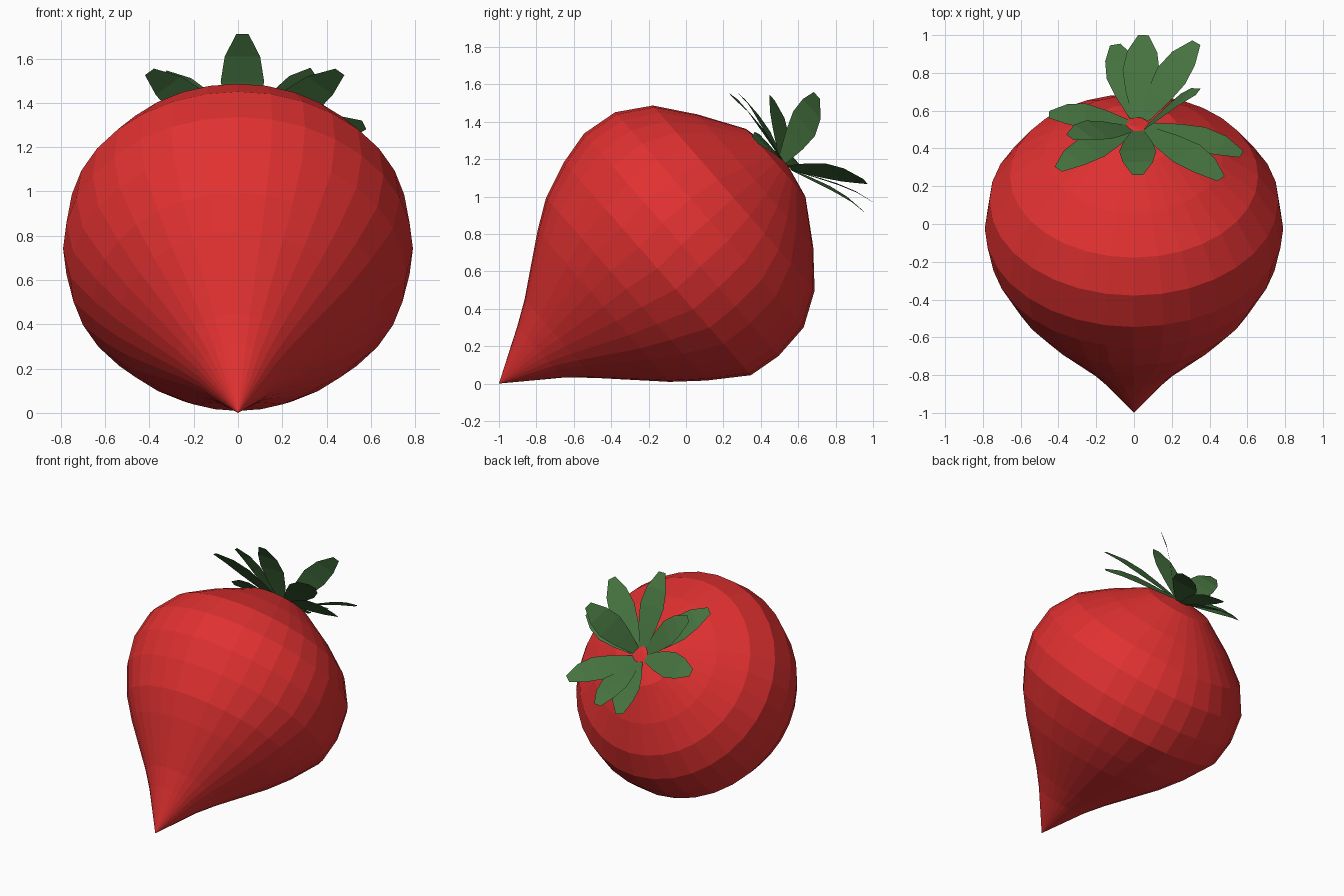
import bpy, bmesh, math
from mathutils import Vector

if "Cube" in bpy.data.objects:
    bpy.data.objects.remove(bpy.data.objects["Cube"])

def material(name, rgb):
    m = bpy.data.materials.new(name)
    m.diffuse_color = (*rgb, 1)
    m.use_nodes = True
    m.node_tree.nodes["Principled BSDF"].inputs["Base Color"].default_value = m.diffuse_color
    return m

red = material("red_skin", (0.75, 0.03, 0.03))
green = material("green_leaf", (0.06, 0.17, 0.05))

def finish(bm, name, mat):
    me = bpy.data.meshes.new(name)
    bmesh.ops.recalc_face_normals(bm, faces=bm.faces)
    bm.to_mesh(me)
    bm.free()
    me.materials.append(mat)
    ob = bpy.data.objects.new(name, me)
    bpy.context.collection.objects.link(ob)
    return ob

# tilted growing axis of the fruit
TILT = math.radians(41.2)
AXIS = Vector((0, math.cos(TILT), math.sin(TILT)))
SIDE = Vector((1, 0, 0))
UP = Vector((0, -math.sin(TILT), math.cos(TILT)))

# fruit body: rings (centre y, centre z, radius) from the tip to the crown
RINGS = [(-0.78, 0.17, 0.184), (-0.68, 0.24, 0.278), (-0.44, 0.413, 0.537),
         (-0.32, 0.505, 0.65), (-0.152, 0.615, 0.758), (-0.025, 0.742, 0.79),
         (0.125, 0.875, 0.765), (0.255, 0.992, 0.657), (0.37, 1.085, 0.471),
         (0.48, 1.18, 0.241)]
N = 32
bm = bmesh.new()
rings = []
for y, z, r in RINGS:
    rings.append([bm.verts.new(Vector((0, y, z))
                  + SIDE * r * math.cos(2 * math.pi * i / N)
                  + UP * r * math.sin(2 * math.pi * i / N)) for i in range(N)])
tip = bm.verts.new((0, -1, 0))
crown = bm.verts.new((0, 0.52, 1.21))
for i in range(N):
    j = (i + 1) % N
    bm.faces.new((tip, rings[0][j], rings[0][i]))
    bm.faces.new((crown, rings[-1][i], rings[-1][j]))
    for a, b in zip(rings, rings[1:]):
        bm.faces.new((a[i], a[j], b[j], b[i]))
finish(bm, "fruit_body", red)

# leaves: tip positions around the crown
TIPS = [(0.02, 0.26, 1.71), (-0.40, 0.29, 1.54), (0.46, 0.24, 1.54),
        (-0.34, 0.46, 1.53), (-0.45, 0.58, 1.19), (0.34, 0.70, 1.54),
        (0.57, 0.37, 1.30), (0.33, 0.96, 1.08), (0.05, 1.0, 0.97),
        (-0.10, 0.95, 0.92)]
CENTRE = Vector((0.02, 0.53, 1.18))
# position along the leaf, half width, lift
SHAPE = [(0, 0.03, 0), (0.3, 0.075, 0.012), (0.55, 0.098, 0.02),
         (0.78, 0.08, 0.018), (1, 0.028, 0)]
for k, t in enumerate(TIPS):
    end = Vector(t)
    d = end - CENTRE
    flat = (d - AXIS * d.dot(AXIS)).normalized()
    base = CENTRE + flat * 0.05
    d = end - base
    across = d.cross(AXIS).normalized()
    normal = across.cross(d).normalized()
    bm = bmesh.new()
    rows = []
    for f, w, h in SHAPE:
        p = base + d * f + normal * h
        rows.append([bm.verts.new(p - across * w), bm.verts.new(p + across * w)])
    for a, b in zip(rows, rows[1:]):
        bm.faces.new((a[0], a[1], b[1], b[0]))
    finish(bm, f"leaf_{k + 1}", green)
